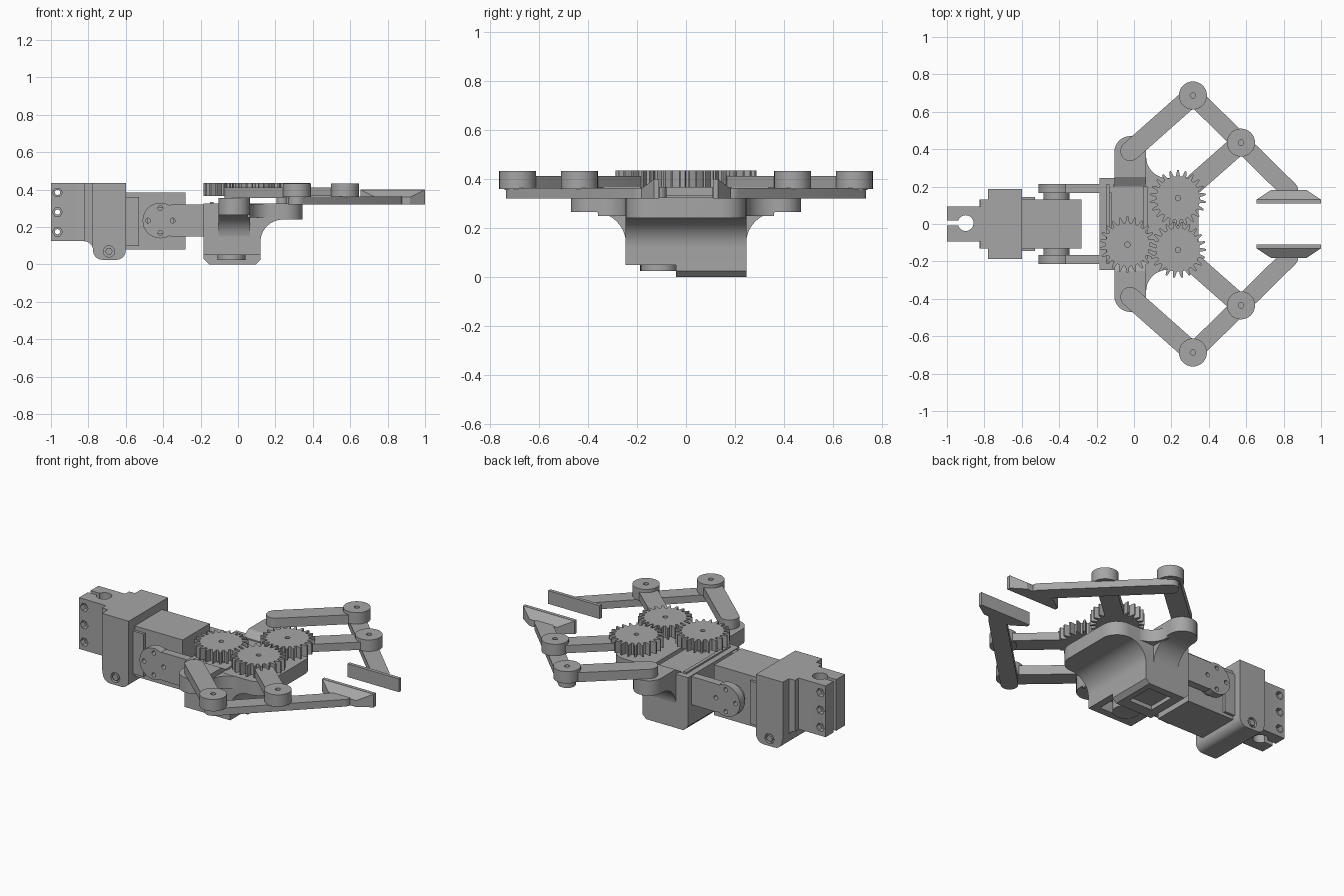
import bpy, bmesh
from math import sin, cos, pi, atan2, hypot
from mathutils import Vector

cube = bpy.data.objects.get("Cube")
if cube:
    bpy.data.objects.remove(cube, do_unlink=True)

grey = bpy.data.materials.new("plain grey")
grey.use_nodes = True
tone = (0.38, 0.38, 0.38, 1)
grey.diffuse_color = tone
grey.node_tree.nodes["Principled BSDF"].inputs["Base Color"].default_value = tone
parts = []


def prism(name, pts, axis, lo, hi):
    """Extrude a flat outline along one axis."""
    place = {"x": lambda a, b, h: (h, a, b),
             "y": lambda a, b, h: (a, h, b),
             "z": lambda a, b, h: (a, b, h)}[axis]
    bm = bmesh.new()
    low = [bm.verts.new(place(a, b, lo)) for a, b in pts]
    high = [bm.verts.new(place(a, b, hi)) for a, b in pts]
    bm.faces.new(low)
    bm.faces.new(high)
    n = len(pts)
    for i in range(n):
        j = (i + 1) % n
        bm.faces.new((low[i], low[j], high[j], high[i]))
    bmesh.ops.recalc_face_normals(bm, faces=bm.faces)
    me = bpy.data.meshes.new(name)
    bm.to_mesh(me)
    bm.free()
    me.materials.append(grey)
    ob = bpy.data.objects.new(name, me)
    bpy.context.collection.objects.link(ob)
    parts.append(ob)
    return ob


def arc(cx, cy, r, a0, a1, n=12):
    return [(cx + r * cos(a0 + (a1 - a0) * i / n), cy + r * sin(a0 + (a1 - a0) * i / n))
            for i in range(n + 1)]


def disc(name, c, r, axis, lo, hi, n=32):
    return prism(name, arc(*c, r, 0, 2 * pi * (n - 1) / n, n - 1), axis, lo, hi)


def box(name, x0, x1, y0, y1, z0, z1):
    return prism(name, [(x0, y0), (x1, y0), (x1, y1), (x0, y1)], "z", z0, z1)


def capsule(name, p, q, r, lo, hi):
    """Straight bar with round ends."""
    t = atan2(q[1] - p[1], q[0] - p[0])
    pts = arc(*q, r, t - pi / 2, t + pi / 2) + arc(*p, r, t + pi / 2, t + 3 * pi / 2)
    return prism(name, pts, "z", lo, hi)


def modify(ob, kind, **settings):
    mod = ob.modifiers.new(kind.lower(), kind)
    for k, v in settings.items():
        setattr(mod, k, v)
    dg = bpy.context.evaluated_depsgraph_get()
    me = bpy.data.meshes.new_from_object(ob.evaluated_get(dg))
    ob.modifiers.clear()
    ob.data = me


def combine(ob, other, operation="DIFFERENCE"):
    modify(ob, "BOOLEAN", operation=operation, object=other, solver="EXACT")
    parts.remove(other)
    bpy.data.objects.remove(other, do_unlink=True)


def gear(name, c, turn, teeth=22):
    pts = []
    for i in range(teeth):
        for f, r in ((-.32, .117), (-.2, .135), (-.1, .15), (.1, .15), (.2, .135), (.32, .117)):
            a = turn + 2 * pi * (i + f) / teeth
            pts.append((c[0] + r * cos(a), c[1] + r * sin(a)))
    ob = prism(name, pts, "z", .365, .435)
    combine(ob, disc("cutter", c, .014, "z", .39, .5, 16))
    return ob


# Wrist clamp with split bore and hexagonal screw holes
clamp = prism("wrist_clamp", [(-1, -.093), (-.83, -.093)] + arc(-.83, -.143, .05, pi / 2, 0, 6)
              + [(-.76, -.143), (-.76, .143)] + arc(-.83, .143, .05, 0, -pi / 2, 6)
              + [(-1, .093)], "z", .125, .435)
combine(clamp, disc("cutter", (-.9, .005), .042, "z", 0, 1))
combine(clamp, box("cutter", -1.1, -.92, -.008, .018, 0, 1))
for z in (.175, .28, .385):
    combine(clamp, disc("cutter", (-.965, z), .026, "y", -.2, -.06, 6))
    combine(clamp, disc("cutter", (-.965, z), .026, "y", .06, .2, 6))
    combine(clamp, disc("cutter", (-.965, z), .014, "y", -.2, .2, 16))

# Wrist housing with rounded lower corners
housing = prism("wrist_housing", [(-.775, .435), (-.82, .435), (-.82, .125)]
                + arc(-.825, .075, .05, pi / 2, 0, 6)
                + arc(-.725, .075, .05, pi, 1.5 * pi, 6)
                + arc(-.65, .075, .05, 1.5 * pi, 2 * pi, 6) + [(-.6, .435)], "y", -.188, .188)
for s in (-1, 1):
    combine(housing, box("cutter", -.9, -.78, min(s * .13, s * .3), max(s * .13, s * .3), -.1, .6))
    combine(housing, disc("cutter", (-.69, .07), .03, "y", min(s * .17, s * .3), max(s * .17, s * .3)))
    disc("housing_screw", (-.69, .07), .02, "y", min(s * .165, s * .188), max(s * .165, s * .188), 6)

# Wrist servo
box("servo_case", -.62, -.28, -.13, .13, .08, .385)
box("servo_flange", -.6, -.53, -.145, .145, .1, .36)

# Clevis joining the servo to the gripper
for s in (-1, 1):
    side = lambda a, b: (min(s * a, s * b), max(s * a, s * b))
    disc("servo_horn", (-.415, .235), .07, "y", *side(.125, .17))
    arm = prism("clevis_arm", arc(-.415, .235, .095, pi / 3, 5 * pi / 3, 24)
                + [(-.355, .15), (-.11, .15), (-.11, .32), (-.355, .32)], "y", *side(.165, .213))
    for i in range(4):
        spot = (-.415 + .066 * cos(i * pi / 2), .235 + .066 * sin(i * pi / 2))
        combine(arm, disc("cutter", spot, .013, "y", -.3, .3, 16))

# Gripper body: the front flares out into a gear shelf
body = prism("gripper_body", [(-.185, .05), (.12, .05)] + arc(.24, .12, .12, pi, pi / 2, 16)
             + [(.345, .24), (.345, .325), (-.185, .325)], "y", -.246, .246)
corner = prism("cutter", [(-.3, -.4), (.245, -.4)] + arc(.245, -.146, .1, -pi / 2, 0, 8)
               + arc(.245, .146, .1, 0, pi / 2, 8) + [(.245, .4), (-.3, .4)], "z", -.1, .6)
combine(body, corner, "INTERSECT")
combine(body, box("cutter", -.14, .07, -.21, .21, .3, .5))
combine(body, box("cutter", -.13, .075, -.2, -.04, 0, .12))
box("inner_servo_top", -.12, .05, -.2, .2, .29, .318)
box("rear_rail", -.15, -.13, -.21, .21, .29, .335)

# Chamfered foot and the drive servo's horn
foot = prism("body_foot", [(-.185, .06), (-.185, .03), (-.155, 0), (.095, 0), (.12, .025),
                           (.12, .06)], "y", -.04, .246)
combine(foot, box("cutter", -.1, .06, .03, .2, -.1, .025))
disc("drive_horn", (-.035, -.11), .075, "z", .025, .1)
disc("drive_shaft", (-.035, -.11), .03, "z", .29, .38)

for s in (-1, 1):
    side = lambda a, b: (min(s * a, s * b), max(s * a, s * b))

    # Ear flaring out of the body side
    prism("ear", [(s * a, b) for a, b in [(.2, .13)] + arc(.375, .135, .13, pi, pi / 2, 16)
                  + [(.385, .265), (.385, .355), (.25, .355), (.2, .325)]], "x", -.105, .065)
    disc("ear_end", (-.02, s * .385), .085, "z", .265, .355)
    prism("ear_web", [(.05, s * .2), (.05, s * .36)]
          + [(x, s * y) for x, y in arc(.18, .36, .115, pi, 1.5 * pi)] + [(.18, s * .2)],
          "z", .25, .324)

    # Four-bar linkage
    ear, hub = (-.02, s * .39), (.235, s * .138)
    outer, inner, tip = (.315, s * .687), (.572, s * .435), (.83, s * .18)
    capsule("outer_link", ear, outer, .053, .355, .412)
    capsule("gear_arm", hub, inner, .053, .365, .412)
    disc("gear_axle", hub, .03, "z", .3, .38)
    for name, p in (("outer_pivot", outer), ("inner_pivot", inner)):
        boss = disc(name, p, .075, "z", .36, .432)
        combine(boss, disc("cutter", p, .015, "z", .39, .5, 16))

    # Finger bar, trimmed where it meets the pad
    bar = capsule("finger_bar", outer, tip, .048, .32, .363)
    combine(bar, box("cutter", .5, 1.2, *side(-.2, .12), 0, 1))

    # Flared fingertip with a flat gripping plate
    flare = box("fingertip", .655, 1, *side(.13, .183), .32, .4)
    for v in flare.data.vertices:
        if abs(v.co.y) > .15:
            v.co.x = .735 if v.co.x < .8 else .92
            v.co.z = min(v.co.z, .36)
    box("grip_plate", .655, 1, *side(.11, .131), .32, .4)

# Three meshing gears
gear("left_gear", (.235, .138), pi / 22)
gear("right_gear", (.235, -.138), 0)
gear("drive_gear", (-.035, -.11), pi / 22)

# Crisp edges with smooth curves
bpy.ops.object.select_all(action="DESELECT")
for ob in parts:
    ob.select_set(True)
bpy.context.view_layer.objects.active = parts[0]
bpy.ops.object.shade_smooth_by_angle(angle=pi / 7)
